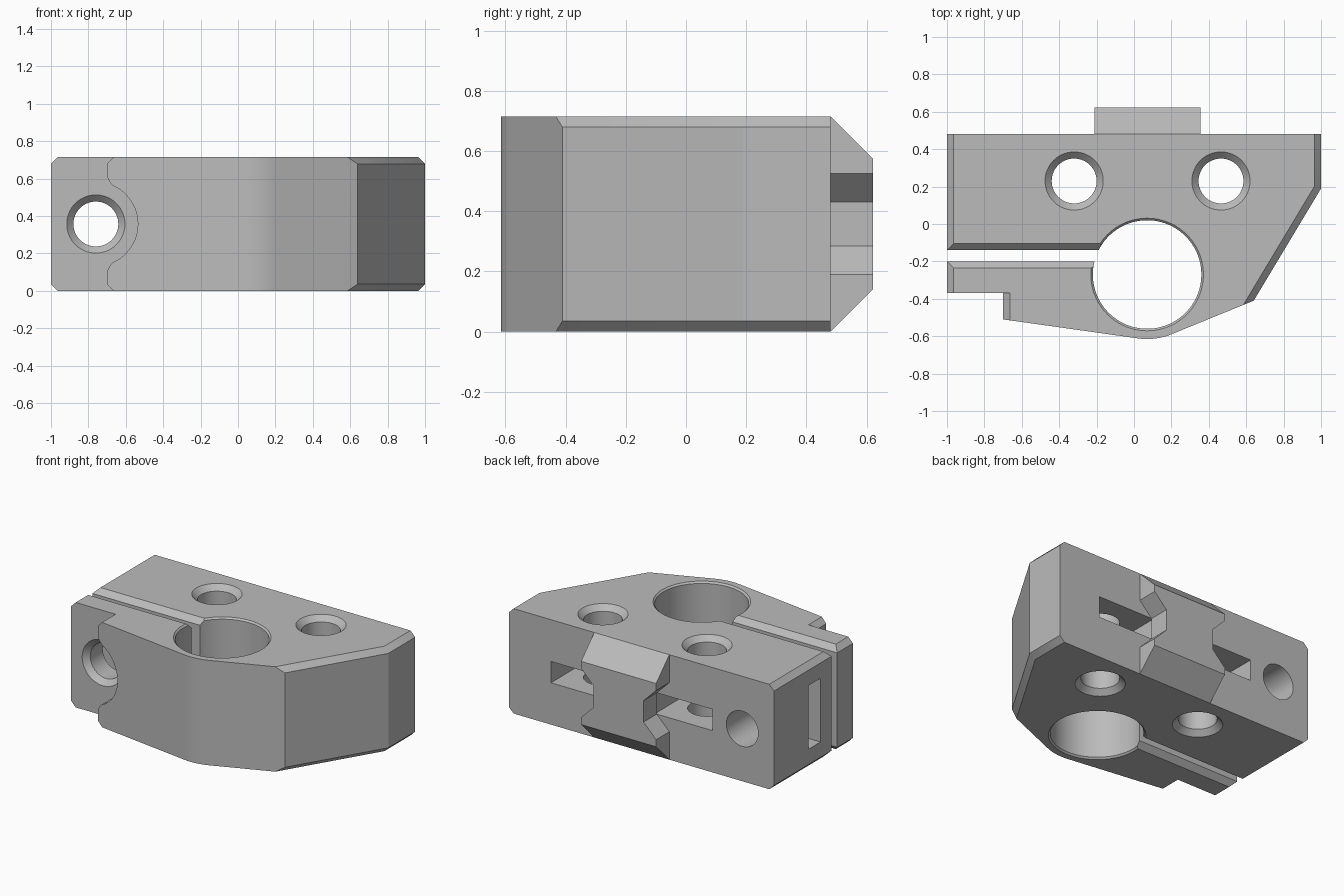
import bpy, bmesh, math

if "Cube" in bpy.data.objects:
    bpy.data.objects.remove(bpy.data.objects["Cube"])

H = 0.715            # body height
MID = H / 2
CH = 0.036           # chamfer size
BX, BY = 0.07, -0.27  # bore centre

grey = bpy.data.materials.new("mid_grey")
grey.diffuse_color = (0.5, 0.5, 0.5, 1)
grey.use_nodes = True
grey.node_tree.nodes["Principled BSDF"].inputs["Base Color"].default_value = grey.diffuse_color


def loft(name, rings, bevel=None):
    """Skin a list of equal-length point rings and cap both ends."""
    bm = bmesh.new()
    vs = [[bm.verts.new(p) for p in ring] for ring in rings]
    n = len(rings[0])
    for a, b in zip(vs, vs[1:]):
        for i in range(n):
            j = (i + 1) % n
            bm.faces.new((a[i], a[j], b[j], b[i]))
    bm.faces.new(vs[0])
    bm.faces.new(vs[-1])
    bmesh.ops.recalc_face_normals(bm, faces=bm.faces)
    if bevel:
        bmesh.ops.bevel(bm, geom=[e for e in bm.edges if bevel(*e.verts)],
                        offset=CH, segments=1, affect='EDGES', profile=0.5)
    me = bpy.data.meshes.new(name)
    bm.to_mesh(me)
    bm.free()
    me.materials.append(grey)
    ob = bpy.data.objects.new(name, me)
    bpy.context.collection.objects.link(ob)
    return ob


def ring(cx, cy, r, t, axis, n=64):
    """Circle around the z axis (cx, cy) or the y axis (cx, cz)."""
    pts = []
    for i in range(n):
        a = 2 * math.pi * i / n
        u, v = cx + r * math.cos(a), cy + r * math.sin(a)
        pts.append((u, v, t) if axis == 'z' else (u, t, v))
    return pts


def combine(target, other, operation='DIFFERENCE'):
    mod = target.modifiers.new("join", 'BOOLEAN')
    mod.object = other
    mod.operation = operation
    mod.solver = 'EXACT'
    bpy.context.view_layer.objects.active = target
    bpy.ops.object.modifier_apply(modifier=mod.name)
    bpy.data.objects.remove(other)


def tangent(px, py, r, side):
    """Angle on the bore-centred circle where a line from (px, py) touches."""
    d = math.hypot(px - BX, py - BY)
    return math.atan2(py - BY, px - BX) + side * math.acos(r / d)


# Body outline, with a rounded nose wrapped around the bore
R = 0.345
a0, a1 = tangent(0.64, -0.41, R, -1), tangent(-0.7, -0.51, R, 1)
a1 -= 2 * math.pi * round((a1 - a0) / (2 * math.pi))
nose = [(BX + R * math.cos(a0 + (a1 - a0) * i / 12),
         BY + R * math.sin(a0 + (a1 - a0) * i / 12)) for i in range(13)]
tx, ty = nose[-1]
left_y = ty + (-0.51 - ty) * (-1 - tx) / (-0.7 - tx)
outline = [(-1, 0.48), (1, 0.48), (1, 0.19), (0.64, -0.41)] + nose + [(-1, left_y)]


def chamfered(a, b):
    flat = abs(a.co.z - b.co.z) < 1e-5
    return flat and (max(a.co.x, b.co.x) < -0.99 or min(a.co.x, b.co.x) > 0.63)


body = loft("clamp_body", [[(x, y, z) for x, y in outline] for z in (0, H)], chamfered)

# Front left step with a round clearance for the screw head
SX = -0.76
a = math.asin(0.205 / 0.2245)
half = [(-1.1, H + CH), (-0.7 + 2 * CH, H + CH), (-0.7, H - CH), (-0.7, 0.61), (-0.685, 0.58)]
arc = [(SX + 0.2245 * math.cos(a - 2 * a * i / 24),
        MID + 0.2245 * math.sin(a - 2 * a * i / 24)) for i in range(25)]
step = half + arc + [(x, H - z) for x, z in reversed(half)]
combine(body, loft("step_cut", [[(x, y, z) for x, z in step] for y in (-0.8, -0.37)]))

# Bore and clamping slit, both chamfered top and bottom
E = 0.05
combine(body, loft("bore_cut", [ring(BX, BY, r, z, 'z', 96) for r, z in
                                ((0.301 + E, -E), (0.29, 0.011), (0.29, H - 0.011), (0.301 + E, H + E))]))
w = 0.03
side = [(w + CH + E, -E), (w, CH), (w, H - CH), (w + CH + E, H + E)]
slit = [(-0.17 + y, z) for y, z in side] + [(-0.17 - y, z) for y, z in reversed(side)]
combine(body, loft("slit_cut", [[(x, y, z) for y, z in slit] for x in (-1.1, -0.08)]))

# Two vertical screw holes and their nut pockets, open to the back
NW = 0.217
for hx in (-0.32, 0.465):
    combine(body, loft("hole_cut", [ring(hx, 0.23, r, z, 'z') for r, z in
                                    ((0.155 + E, -E), (0.12, CH), (0.12, H - CH), (0.155 + E, H + E))]))
    pocket = [(hx - NW, 0.6), (hx - NW, 0.105), (hx, -0.02), (hx + NW, 0.105), (hx + NW, 0.6)]
    combine(body, loft("pocket_cut", [[(x, y, z) for x, y in pocket]
                                      for z in (MID - 0.0725, MID + 0.0725)]))

# Clamp screw hole and its nut pocket, open to the left
combine(body, loft("screw_cut", [ring(SX, MID, r, y, 'y') for r, y in
                                 ((0.155 + E, -0.37 - E), (0.12, -0.37 + CH), (0.12, 0.6))]))
pocket = [(-1.1, MID - NW), (-0.635, MID - NW), (-0.51, MID), (-0.635, MID + NW), (-1.1, MID + NW)]
combine(body, loft("side_pocket_cut", [[(x, y, z) for x, z in pocket] for y in (-0.02, 0.11)]))

# Back rail with sloped ends and notched sides
def rail_ring(y, inset):
    edge = [(0.283, inset - MID), (0.283, -0.1675), (0.188, -0.0725),
            (0.188, 0.0725), (0.283, 0.1675), (0.283, MID - inset)]
    pts = edge + [(-x, z) for x, z in reversed(edge)]
    return [(0.0725 + x, y, MID + z) for x, z in pts]


combine(body, loft("rail", [rail_ring(0.48, 0), rail_ring(0.622, 0.142)]), 'UNION')

bpy.ops.object.select_all(action='DESELECT')
body.select_set(True)
bpy.context.view_layer.objects.active = body
bpy.ops.object.shade_smooth_by_angle(angle=math.radians(25))
